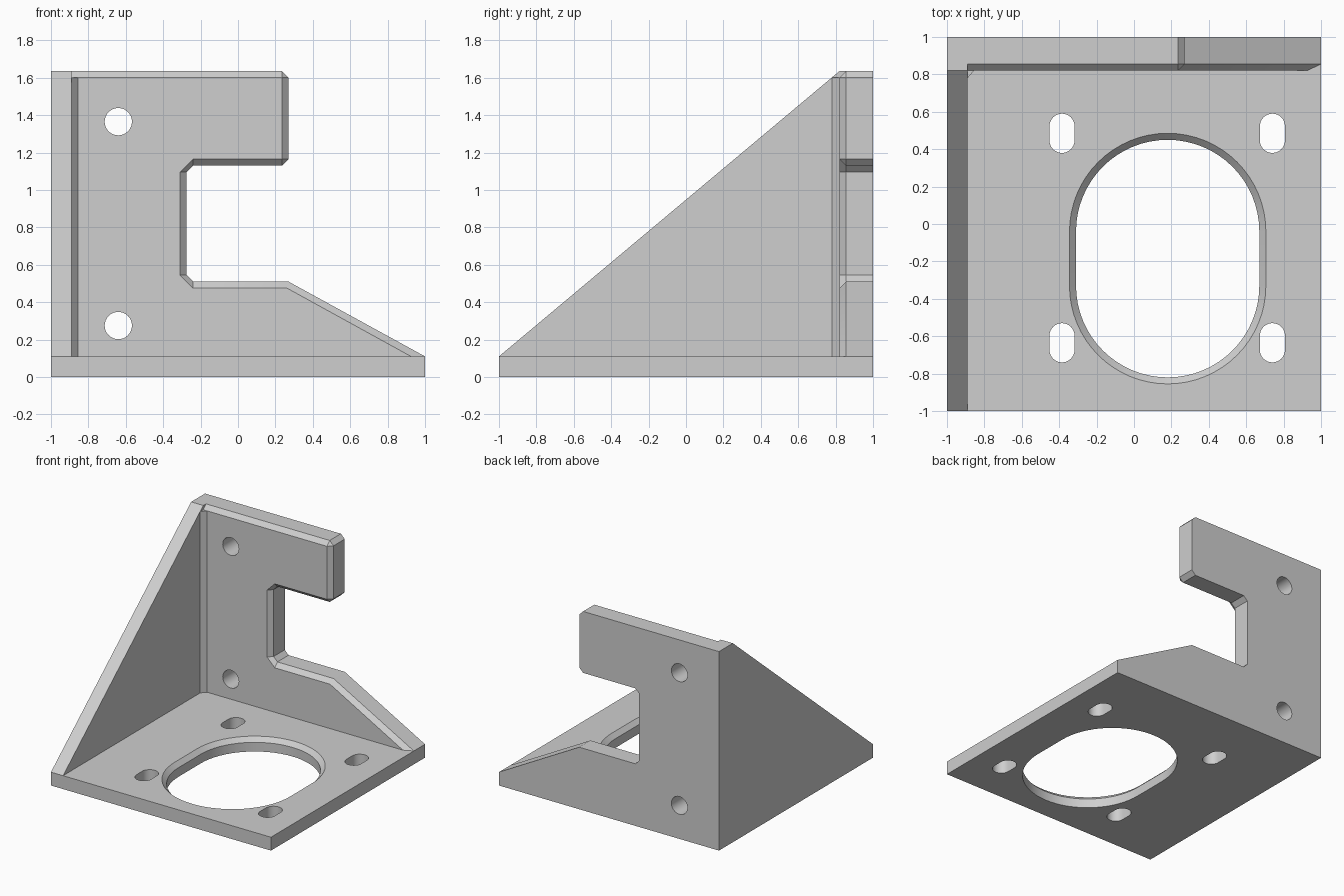
import bpy
import bmesh
from math import sin, cos, pi, radians

old = bpy.data.objects.get("Cube")
if old:
    bpy.data.objects.remove(old, do_unlink=True)

grey = bpy.data.materials.new("light_grey")
grey.use_nodes = True
colour = (0.62, 0.62, 0.62, 1)
grey.diffuse_color = colour
grey.node_tree.nodes["Principled BSDF"].inputs["Base Color"].default_value = colour

THICK = 0.11     # plate and gusset thickness
BEVEL = 0.035    # chamfer width
TOP = 1.635      # overall height
FACE = 0.82      # front face of the upright wall
INNER = THICK - 1  # inner face of the gusset


def loft(name, rings):
    """Closed solid through rings of equal point count, capped at both ends."""
    bm = bmesh.new()
    loops = [[bm.verts.new(p) for p in ring] for ring in rings]
    for a, b in zip(loops, loops[1:]):
        for i in range(len(a)):
            j = (i + 1) % len(a)
            bm.faces.new((a[i], a[j], b[j], b[i]))
    bm.faces.new(loops[0])
    bm.faces.new(loops[-1])
    bmesh.ops.remove_doubles(bm, verts=bm.verts, dist=1e-5)
    bmesh.ops.recalc_face_normals(bm, faces=bm.faces)
    mesh = bpy.data.meshes.new(name)
    bm.to_mesh(mesh)
    bm.free()
    mesh.materials.append(grey)
    obj = bpy.data.objects.new(name, mesh)
    bpy.context.collection.objects.link(obj)
    return obj


def slot(cx, cy, r, half, n=32):
    """Outline with round ends, stretched along the second axis."""
    pts = []
    for end in (1, -1):
        for i in range(n + 1):
            a = pi * i / n + (0 if end > 0 else pi)
            pts.append((cx + r * cos(a), cy + end * half + r * sin(a)))
    return pts


def at_z(pts, z):
    return [(x, y, z) for x, y in pts]


def at_y(pts, y):
    return [(x, y, z) for x, z in pts]


def at_x(pts, x):
    return [(x, y, z) for y, z in pts]


def activate(obj):
    bpy.ops.object.select_all(action='DESELECT')
    obj.select_set(True)
    bpy.context.view_layer.objects.active = obj


def cut(obj, cutters):
    activate(obj)
    for cutter in cutters:
        cutter.hide_render = True
        mod = obj.modifiers.new("cut", 'BOOLEAN')
        mod.operation = 'DIFFERENCE'
        mod.solver = 'EXACT'
        mod.object = cutter
        bpy.ops.object.modifier_apply(modifier=mod.name)
        bpy.data.objects.remove(cutter, do_unlink=True)


# Base plate with a chamfered central opening and four mounting slots
square = [(-1, -1), (1, -1), (1, 1), (-1, 1)]
base = loft("base_plate", [at_z(square, 0), at_z(square, THICK)])
opening = [(0.49, -0.1), (0.49, THICK - BEVEL), (0.49 + 2 * BEVEL, THICK + BEVEL)]
cutters = [loft("opening_cutter",
                [at_z(slot(0.18, -0.185, r, 0.145), z) for r, z in opening])]
for x in (-0.385, 0.74):
    for y in (0.485, -0.635):
        ring = slot(x, y, 0.067, 0.038, 16)
        cutters.append(loft("slot_cutter", [at_z(ring, -0.1), at_z(ring, 0.2)]))
cut(base, cutters)

# Upright wall: back outline, and front outline set in by the chamfer
back = [(INNER, THICK), (1, THICK), (0.27, 0.51), (-0.24, 0.51),
        (-0.275, 0.545), (-0.275, 1.095), (-0.24, 1.13), (0.235, 1.13),
        (0.27, 1.165), (0.27, 1.6), (0.235, TOP), (INNER, TOP)]
front = [(INNER, THICK), (0.925, THICK), (0.262, 0.475), (-0.24, 0.475),
         (-0.31, 0.545), (-0.31, 1.095), (-0.24, 1.165), (0.235, 1.165),
         (0.235, 1.165), (0.235, 1.6), (0.235, 1.6), (INNER, 1.6)]
wall = loft("upright_wall", [at_y(front, FACE), at_y(back, FACE + BEVEL), at_y(back, 1)])
cutters = []
for z in (0.275, 1.365):
    ring = slot(-0.64, z, 0.073, 0, 16)
    cutters.append(loft("hole_cutter", [at_y(ring, 0.7), at_y(ring, 1.1)]))
cut(wall, cutters)

# Triangular side gusset
side = [(-1, THICK), (1, THICK), (1, TOP), (FACE, TOP)]
gusset = loft("side_gusset", [at_x(side, -1), at_x(side, INNER)])

# Small corner strip between gusset and wall
corner = [(INNER, FACE - 0.04), (INNER + BEVEL, FACE), (INNER, FACE)]
strip = loft("corner_strip", [at_z(corner, THICK), at_z(corner, TOP - BEVEL)])

for part in (base, wall, gusset, strip):
    activate(part)
    bpy.ops.object.shade_smooth_by_angle(angle=radians(25))
